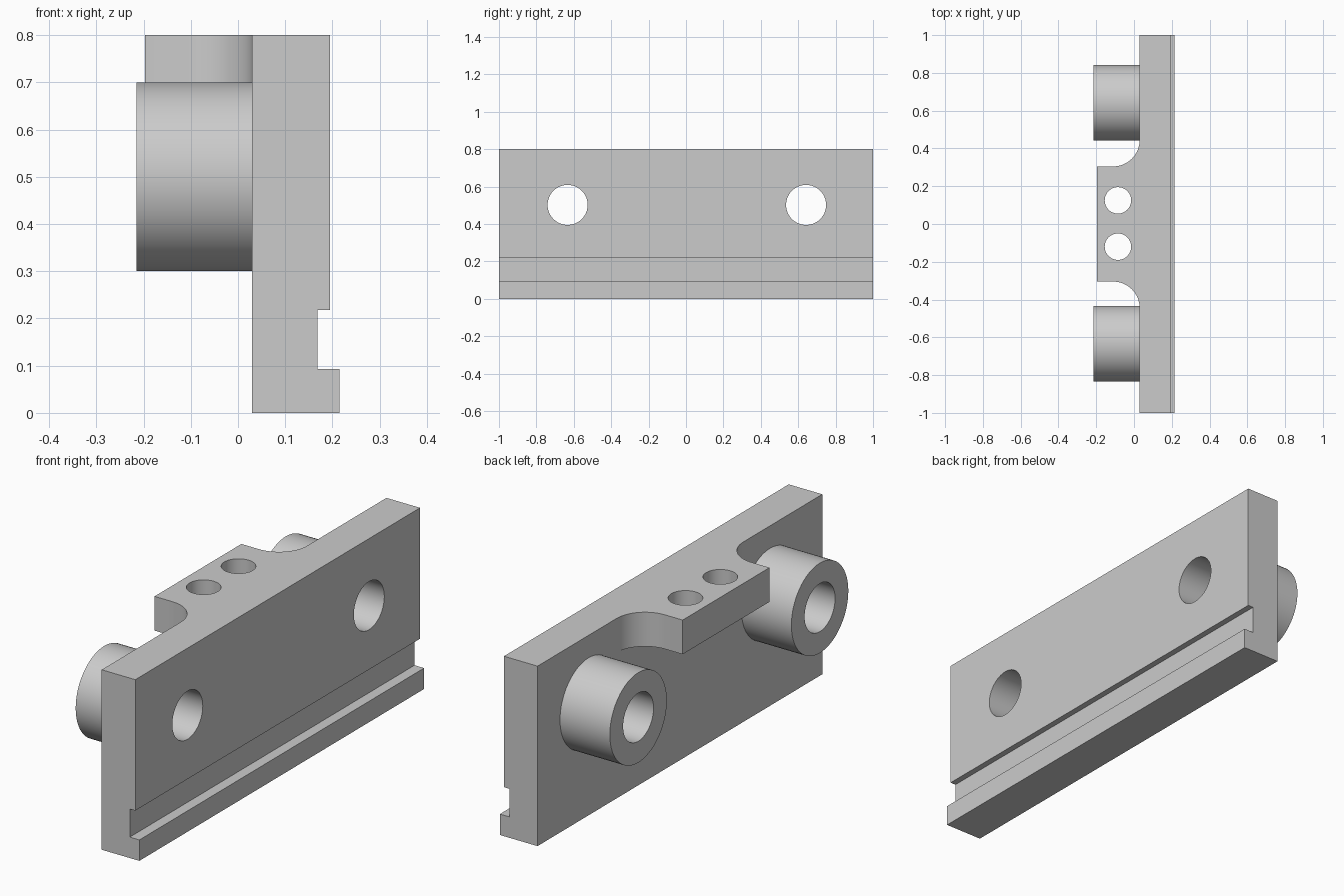
import bpy, bmesh, math
from mathutils import Vector

if "Cube" in bpy.data.objects:
    bpy.data.objects.remove(bpy.data.objects["Cube"])

grey = bpy.data.materials.new("plain_grey")
grey.use_nodes = True
colour = (0.6, 0.6, 0.6, 1)
grey.diffuse_color = colour
grey.node_tree.nodes["Principled BSDF"].inputs["Base Color"].default_value = colour


def prism(name, outline, travel):
    """Closed solid made by sweeping a flat outline along a vector."""
    bm = bmesh.new()
    face = bm.faces.new([bm.verts.new(p) for p in outline])
    top = bmesh.ops.extrude_face_region(bm, geom=[face])["geom"]
    moved = [v for v in top if isinstance(v, bmesh.types.BMVert)]
    bmesh.ops.translate(bm, verts=moved, vec=Vector(travel))
    bmesh.ops.recalc_face_normals(bm, faces=bm.faces)
    mesh = bpy.data.meshes.new(name)
    bm.to_mesh(mesh)
    bm.free()
    mesh.materials.append(grey)
    obj = bpy.data.objects.new(name, mesh)
    bpy.context.collection.objects.link(obj)
    return obj


def circle(radius, sides=64):
    turn = math.tau / sides
    return [(radius * math.cos(i * turn), radius * math.sin(i * turn)) for i in range(sides)]


def combine(target, tool, operation):
    """Apply a boolean and remove the tool object."""
    tool.hide_render = True
    mod = target.modifiers.new("combine", "BOOLEAN")
    mod.operation, mod.solver, mod.object = operation, "EXACT", tool
    bpy.context.view_layer.objects.active = target
    bpy.ops.object.modifier_apply(modifier=mod.name)
    bpy.data.objects.remove(tool)


BACK, INSIDE, TOP = 0.03, 0.1, 0.8

# Long plate with a groove and a lip along its lower edge
profile = [(BACK, 0), (0.215, 0), (0.215, 0.093), (0.168, 0.093),
           (0.168, 0.218), (0.195, 0.218), (0.195, TOP), (BACK, TOP)]
plate = prism("mounting_plate", [(x, -1, z) for x, z in profile], (0, 2, 0))

# Top tab flaring into the plate with concave corners
R, HALF = 0.14, 0.305
side = [(-0.197, HALF)]
for i in range(17):
    a = math.pi / 2 * i / 16
    side.append((BACK - R + R * math.sin(a), HALF + R - R * math.cos(a)))
side.append((INSIDE, HALF + R))
outline = side + [(x, -y) for x, y in reversed(side)]
tab = prism("top_tab", [(x, y, TOP) for x, y in outline], (0, 0, -0.152))
combine(plate, tab, "UNION")

# Round bosses with bores through the plate
for y in (-0.633, 0.642):
    boss = prism("boss", [(-0.215, y + u, 0.5 + v) for u, v in circle(0.2)],
                 (INSIDE + 0.215, 0, 0))
    combine(plate, boss, "UNION")
    bore = prism("bore", [(-0.4, y + u, 0.502 + v) for u, v in circle(0.107)], (0.8, 0, 0))
    combine(plate, bore, "DIFFERENCE")

# Two vertical holes through the tab
for y in (-0.12, 0.125):
    hole = prism("hole", [(-0.085 + u, y + v, 0.6) for u, v in circle(0.07, 48)], (0, 0, 0.4))
    combine(plate, hole, "DIFFERENCE")

# Smooth round walls, crisp edges
bpy.ops.object.select_all(action="DESELECT")
plate.select_set(True)
bpy.context.view_layer.objects.active = plate
bpy.ops.object.shade_smooth_by_angle(angle=math.radians(30))
